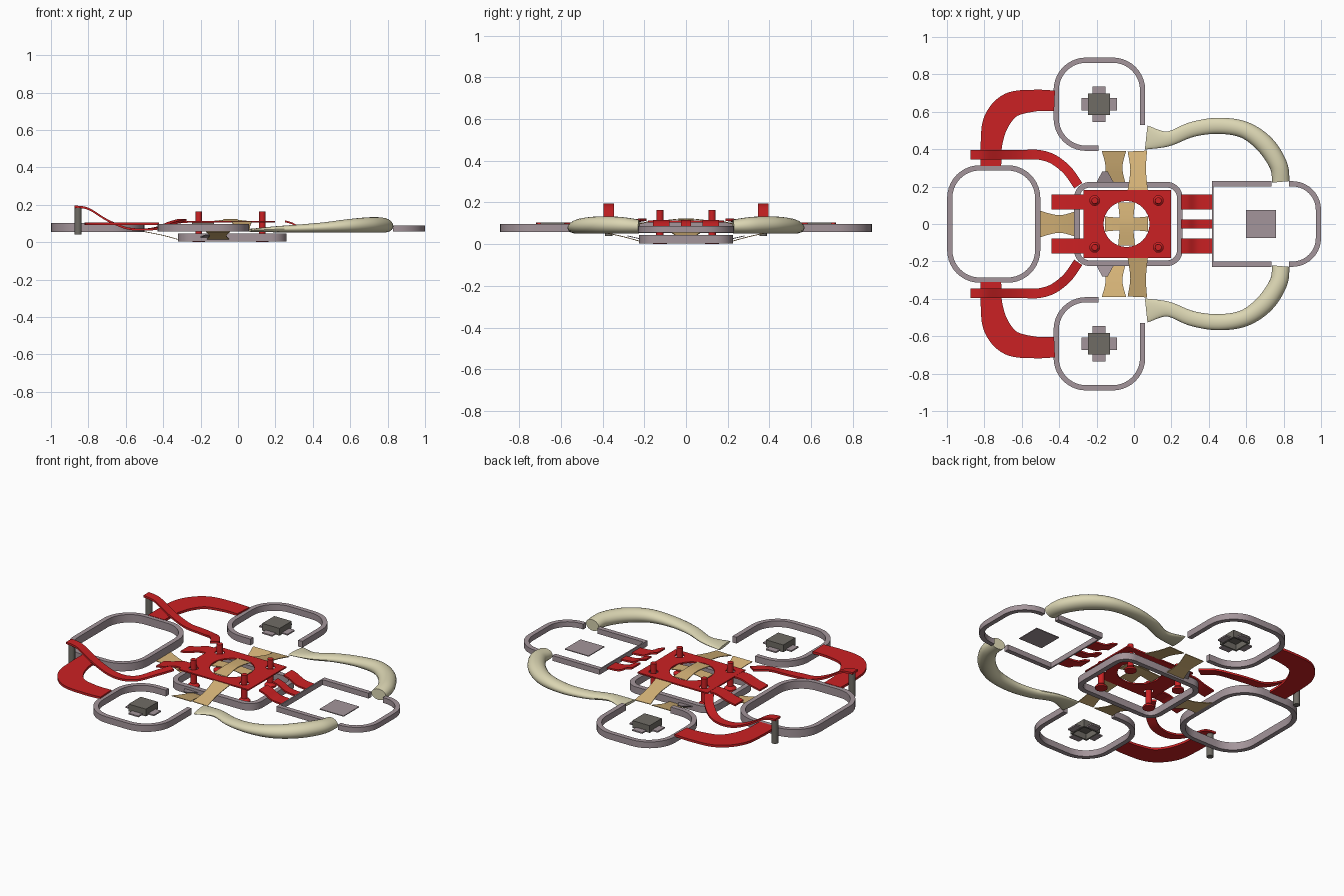
import bpy, bmesh, math
from mathutils import Vector

if "Cube" in bpy.data.objects:
    bpy.data.objects.remove(bpy.data.objects["Cube"])


def material(name, rgb):
    m = bpy.data.materials.new(name)
    m.diffuse_color = (*rgb, 1)
    m.use_nodes = True
    m.node_tree.nodes["Principled BSDF"].inputs["Base Color"].default_value = m.diffuse_color
    return m


RED = material("red", (0.6, 0.015, 0.017))
MAUVE = material("mauve grey", (0.37, 0.30, 0.325))
TAN = material("tan", (0.68, 0.46, 0.19))
CREAM = material("cream", (0.71, 0.67, 0.45))
DARK = material("dark grey", (0.16, 0.15, 0.13))


def finish(name, bm, mat):
    bmesh.ops.recalc_face_normals(bm, faces=bm.faces)
    me = bpy.data.meshes.new(name)
    bm.to_mesh(me)
    bm.free()
    me.materials.append(mat)
    for p in me.polygons:
        p.use_smooth = True
    me.set_sharp_from_angle(angle=math.radians(35))
    ob = bpy.data.objects.new(name, me)
    bpy.context.collection.objects.link(ob)
    return ob


def smooth(pts, n=8):
    """Catmull-Rom through (x, y, z, half width, half height)."""
    out = []
    for i in range(len(pts) - 1):
        a, b, c, d = (pts[max(0, min(len(pts) - 1, i + k))] for k in (-1, 0, 1, 2))
        for s in range(n):
            t = s / n
            out.append([0.5 * (2 * q + (r - p) * t + (2 * p - 5 * q + 4 * r - u) * t * t
                               + (3 * q - p - 3 * r + u) * t ** 3)
                        for p, q, r, u in zip(a, b, c, d)])
    return out + [list(pts[-1])]


def fillet(corners, r, closed, z, hw, hh):
    """Rounded right-angled path."""
    out, n = [], len(corners)
    P = [Vector(c) for c in corners]
    for i, p in enumerate(P):
        if not closed and i in (0, n - 1):
            out.append(p)
            continue
        d1, d2 = (P[i - 1] - p).normalized(), (P[(i + 1) % n] - p).normalized()
        c = p + (d1 + d2) * r
        for k in range(11):
            t = math.pi / 2 * k / 10
            out.append(c - d2 * r * math.cos(t) - d1 * r * math.sin(t))
    return [(p.x, p.y, z, hw, hh) for p in out]


RECT = [(-1, -1), (1, -1), (1, 1), (-1, 1)]
ROUND = [(math.cos(math.tau * k / 20), math.sin(math.tau * k / 20)) for k in range(20)]


def sweep(name, pts, mat, section=RECT, closed=False, flip=1):
    bm = bmesh.new()
    n, rows = len(pts), []
    for i, (x, y, z, hw, hh) in enumerate(pts):
        a = pts[(i - 1) % n if closed else max(i - 1, 0)]
        b = pts[(i + 1) % n if closed else min(i + 1, n - 1)]
        d = Vector((b[0] - a[0], b[1] - a[1])).normalized()
        rows.append([bm.verts.new((x - d.y * u * hw, (y + d.x * u * hw) * flip, z + v * hh))
                     for u, v in section])
    m = len(section)
    for i in range(n if closed else n - 1):
        r, s = rows[i], rows[(i + 1) % n]
        for k in range(m):
            bm.faces.new((r[k], r[(k + 1) % m], s[(k + 1) % m], s[k]))
    if not closed:
        bm.faces.new(rows[0])
        bm.faces.new(rows[-1])
    return finish(name, bm, mat)


def box(name, x0, x1, y0, y1, z0, z1, mat):
    return sweep(name, [(x, (y0 + y1) / 2, (z0 + z1) / 2, (y1 - y0) / 2, (z1 - z0) / 2)
                        for x in (x0, x1)], mat)


def lathe(name, x, y, profile, mat, n=20):
    bm = bmesh.new()
    rows = [[bm.verts.new((x + r * math.cos(math.tau * k / n), y + r * math.sin(math.tau * k / n), z))
             for k in range(n)] for r, z in profile]
    for a, b in zip(rows, rows[1:]):
        for k in range(n):
            bm.faces.new((a[k], a[(k + 1) % n], b[(k + 1) % n], b[k]))
    bm.faces.new(rows[0])
    bm.faces.new(rows[-1])
    return finish(name, bm, mat)


# Closed rings: left and centre
sweep("left_ring", fillet([(-.985, -.30), (-.515, -.30), (-.515, .30), (-.985, .30)],
                          .16, True, .079, .014, .024), MAUVE, closed=True)
sweep("center_ring", fillet([(-.305, -.21), (.245, -.21), (.245, .21), (-.305, .21)],
                            .07, True, .024, .015, .021), MAUVE, closed=True)

# Right ring: rounded end, side walls, thin inner wall, floor plate
sweep("right_ring", fillet([(.83, -.215), (.986, -.215), (.986, .215), (.83, .215)],
                           .14, False, .072, .014, .016), MAUVE)
box("right_ring_inner_wall", .418, .426, -.23, .23, .056, .088, MAUVE)
box("right_floor_plate", .60, .76, -.075, .075, .058, .063, MAUVE)

# Red plate with round openings
cu = bpy.data.curves.new("center_plate", "CURVE")
cu.dimensions, cu.fill_mode, cu.extrude = "2D", "BOTH", 0.004
PINS = [(x, y) for x in (-.21, .13) for y in (-.125, .125)]
loops = [[(-.27, -.183), (.197, -.183), (.197, .183), (-.27, .183)]]
for cx, cy, r in [(-.04, 0, .123)] + [(x, y, .026) for x, y in PINS]:
    loops.append([(cx + r * math.cos(math.tau * k / 32), cy + r * math.sin(math.tau * k / 32))
                  for k in range(32)])
for lp in loops:
    sp = cu.splines.new("POLY")
    sp.points.add(len(lp) - 1)
    for q, (x, y) in zip(sp.points, lp):
        q.co = (x, y, 0, 1)
    sp.use_cyclic_u = True
cu.materials.append(RED)
plate = bpy.data.objects.new("center_plate", cu)
plate.location.z = .109
bpy.context.collection.objects.link(plate)

# Pins with wide feet
for x, y in PINS:
    lathe("pin", x, y, [(.034, .0), (.034, .01), (.018, .025), (.017, .165)], RED)

# Crossed tan leaves inside the round opening
sweep("leaf_cross_long", smooth([(-.04, -.115, .112, .045, .002), (-.04, 0, .122, .036, .002),
                                 (-.04, .115, .112, .045, .002)]), TAN)
sweep("leaf_cross_wide", smooth([(-.155, 0, .109, .04, .002), (-.04, 0, .119, .032, .002),
                                 (.075, 0, .109, .04, .002)]), TAN)

# Tan bridge to the left ring
sweep("left_bridge", smooth([(-.50, 0, .056, .07, .002), (-.40, 0, .036, .047, .002),
                             (-.305, 0, .010, .07, .002)]), TAN)

# Middle bar on the right
BAR = [(.25, .112), (.29, .10), (.34, .075), (.42, .068)]
sweep("right_bar", smooth([(x, 0, z, .025, .005) for x, z in BAR]), RED)

for f in (1, -1):
    # Open side ring
    sweep("side_ring", fillet([(.046, .53), (.046, .876), (-.416, .876), (-.416, .405), (-.19, .405)],
                              .16, False, .077, .014, .019), MAUVE, flip=f)
    # Right ring side wall
    box("right_ring_side_wall", .42, .735, f * .215 - .014, f * .215 + .014, .056, .088, MAUVE)
    # Capped box with tabs in the side ring
    cx, cy = -.187, f * .64
    box("box_top", cx - .058, cx + .058, cy - .058, cy + .058, .096, .104, DARK)
    for s in (1, -1):
        a, b = sorted((s * .048, s * .058))
        box("box_wall", cx + a, cx + b, cy - .058, cy + .058, .06, .098, DARK)
        box("box_wall", cx - .058, cx + .058, cy + a, cy + b, .06, .098, DARK)
        a, b = sorted((s * .056, s * .095))
        box("box_tab", cx + a, cx + b, cy - .034, cy + .034, .062, .07, MAUVE)
        box("box_tab", cx - .034, cx + .034, cy + a, cy + b, .062, .07, MAUVE)
    # Tan bridges: lower one to the centre ring, upper one to the plate
    sweep("lower_bridge", smooth([(-.107, .39, .056, .065, .002), (-.107, .30, .036, .045, .002),
                                  (-.107, .205, .010, .065, .002)]), TAN, flip=f)
    sweep("upper_bridge", smooth([(.018, .39, .058, .052, .002), (.022, .29, .082, .042, .002),
                                  (.020, .18, .108, .054, .002)]), TAN, flip=f)
    sweep("ring_flange", [(-.155, .215, .025, .05, .002), (-.155, .28, .04, .015, .002)], MAUVE, flip=f)
    # Short red bars left and right
    sweep("right_bar", smooth([(x, .118, z, .04, .005) for x, z in BAR]), RED, flip=f)
    sweep("left_bar", smooth([(-.27, .118, .107, .04, .005), (-.32, .118, .104, .04, .005),
                              (-.38, .118, .085, .04, .005), (-.44, .118, .072, .04, .005)]), RED, flip=f)
    # Long red strap rising to a post
    strap = [(-.875, .37, .19), (-.80, .37, .178), (-.70, .37, .118), (-.60, .37, .076),
             (-.51, .37, .067), (-.43, .345, .075), (-.355, .285, .102), (-.298, .205, .118)]
    sweep("long_strap", smooth([(*p, .026, .006) for p in strap]), RED, flip=f)
    lathe("post", -.855, f * .37, [(.019, .04), (.019, .187)], DARK)
    # Wide red arc joining the left and side rings
    arc = [(-.425, .658, .055), (-.53, .66, .058), (-.66, .635, .068), (-.735, .55, .07),
           (-.762, .43, .058), (-.765, .31, .055)]
    sweep("wide_arc", smooth([(x, y, .098, w, .007) for x, y, w in arc]), RED, flip=f)
    # Cream swelling tube
    tube = [(.065, .462, .063, .065, .008), (.18, .455, .068, .040, .015), (.31, .505, .072, .040, .021),
            (.45, .525, .078, .043, .027), (.59, .503, .087, .045, .036), (.70, .425, .092, .050, .041),
            (.772, .315, .091, .048, .040), (.785, .225, .085, .046, .033)]
    sweep("cream_tube", smooth(tube), CREAM, ROUND, flip=f)
